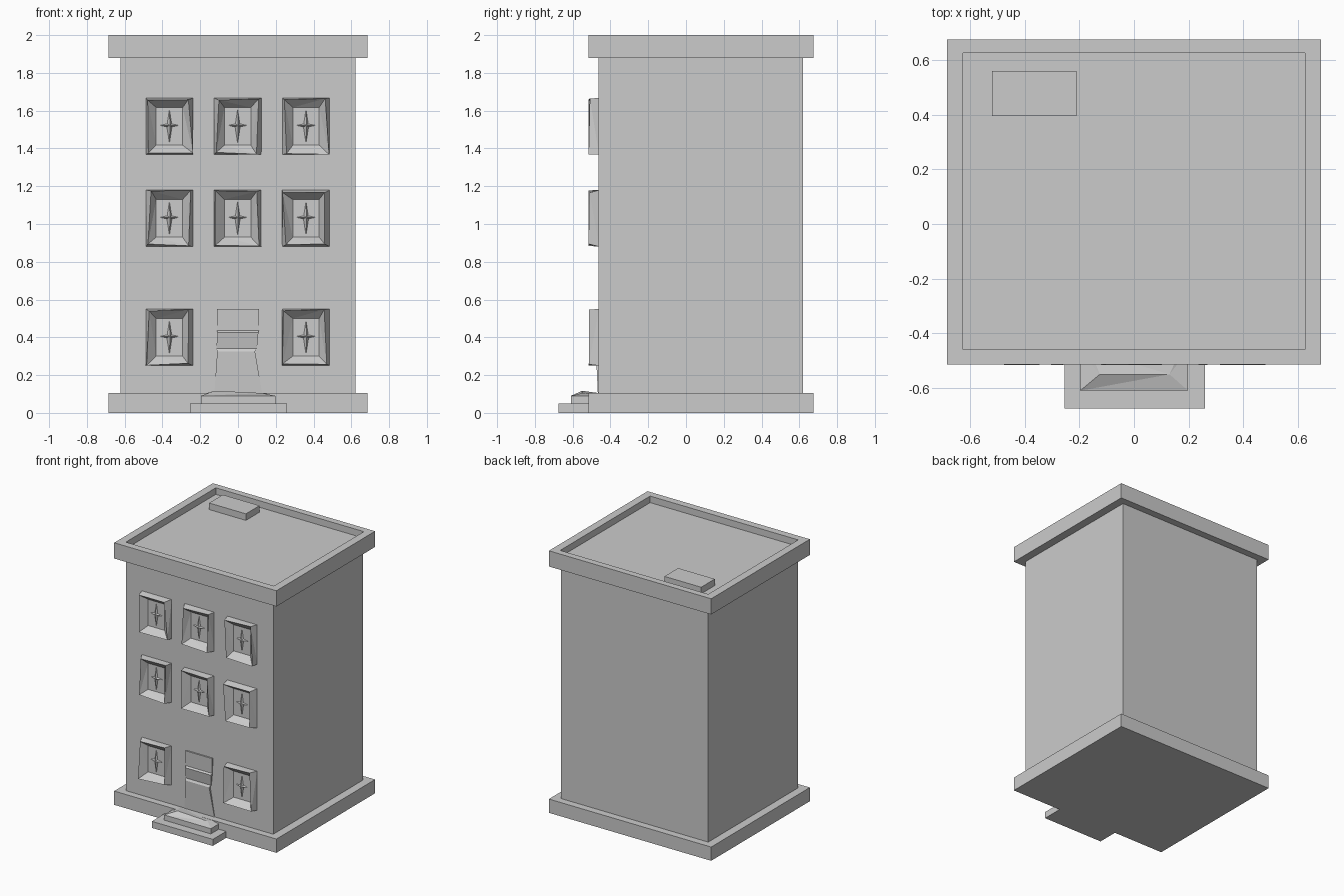
import bpy, bmesh, random

if "Cube" in bpy.data.objects:
    bpy.data.objects.remove(bpy.data.objects["Cube"])

random.seed(4)
grey = bpy.data.materials.new("stone grey")
grey.diffuse_color = (0.6, 0.6, 0.6, 1)
grey.use_nodes = True
grey.node_tree.nodes["Principled BSDF"].inputs["Base Color"].default_value = grey.diffuse_color


def finish(name, bm):
    bmesh.ops.recalc_face_normals(bm, faces=bm.faces[:])
    me = bpy.data.meshes.new(name)
    bm.to_mesh(me)
    bm.free()
    me.materials.append(grey)
    ob = bpy.data.objects.new(name, me)
    bpy.context.collection.objects.link(ob)
    return ob


def loft(name, loops, cap_start=True, cap_end=True):
    """Join equal-length closed loops of points into a faceted solid."""
    bm = bmesh.new()
    rings = [[bm.verts.new(p) for p in lp] for lp in loops]
    n = len(rings[0])
    for a, b in zip(rings, rings[1:]):
        for i in range(n):
            j = (i + 1) % n
            bm.faces.new((a[i], a[j], b[j], b[i]))
    if cap_start:
        bm.faces.new(rings[0][::-1])
    if cap_end:
        bm.faces.new(rings[-1])
    bmesh.ops.triangulate(bm, faces=[f for f in bm.faces])
    return finish(name, bm)


def flat(x0, x1, y0, y1, z):
    return [(x0, y0, z), (x1, y0, z), (x1, y1, z), (x0, y1, z)]


def box(name, x0, x1, y0, y1, z0, z1):
    return loft(name, [flat(x0, x1, y0, y1, z0), flat(x0, x1, y0, y1, z1)])


# Main masses
box("plinth", -0.685, 0.685, -0.515, 0.675, 0, 0.105)
box("walls", -0.622, 0.622, -0.463, 0.62, 0.105, 1.88)

# Cornice with sunken roof deck
loft("cornice_and_roof", [
    flat(-0.685, 0.685, -0.515, 0.675, 1.88),
    flat(-0.685, 0.685, -0.515, 0.675, 2.0),
    flat(-0.625, 0.625, -0.46, 0.625, 2.0),
    flat(-0.625, 0.625, -0.46, 0.625, 1.95)])
box("roof_hatch", -0.52, -0.21, 0.395, 0.56, 1.95, 2.0)

# Entrance steps, the upper one with a worn, sloping top
box("lower_step", -0.255, 0.26, -0.675, -0.515, 0, 0.05)
loft("upper_step", [
    flat(-0.197, 0.198, -0.61, -0.463, 0.05),
    flat(-0.197, 0.198, -0.61, -0.463, 0.09),
    [(-0.125, -0.55, 0.117), (0.13, -0.55, 0.105),
     (0.17, -0.463, 0.1), (-0.16, -0.463, 0.105)]])


# Front-facing rectangle, with each corner pulled inwards by a random amount
def upright(cx, cz, w, h, y, wobble=0.0):
    pts = []
    for sx, sz in ((-1, -1), (1, -1), (1, 1), (-1, 1)):
        dx, dz = (random.uniform(0, wobble) for _ in range(2))
        pts.append((cx + sx * (w - dx), y + random.uniform(0, wobble) * 0.3,
                    cz + sz * (h - dz * 0.5)))
    return pts


# Spindle-shaped glazing bar standing on the pane
def glazing_bar(name, cx, cz, hx, hz):
    bm = bmesh.new()
    ring = [bm.verts.new((cx + dx, -0.466, cz + dz))
            for dx, dz in ((-hx, 0), (0, -hz), (hx, 0), (0, hz))]
    tip = bm.verts.new((cx + 0.003, -0.485, cz))
    for i in range(4):
        bm.faces.new((ring[i], ring[(i + 1) % 4], tip))
    bm.faces.new(ring[::-1])
    finish(name, bm)


# Windows: crooked funnel frames, pane and crossed bars
for r, cz in enumerate((0.40, 1.03, 1.517)):
    for c, cx in enumerate((-0.363, -0.002, 0.36)):
        if r == 0 and c == 1:
            continue
        tag = f"{r + 1}_{c + 1}"
        loft("window_" + tag, [
            upright(cx, cz, 0.126, 0.15, -0.46),
            upright(cx, cz, 0.126, 0.15, -0.517, 0.03),
            upright(cx, cz, 0.07, 0.10, -0.466)])
        glazing_bar("upright_bar_" + tag, cx, cz, 0.014, 0.09)
        glazing_bar("cross_bar_" + tag, cx, cz + 0.005, 0.05, 0.011)

# Door: dented panels with overlapping ledges
door_rows = [(0.105, -0.125, 0.128, -0.467), (0.325, -0.11, 0.09, -0.477),
             (0.34, -0.115, 0.10, -0.468), (0.425, -0.108, 0.108, -0.482),
             (0.435, -0.112, 0.11, -0.47), (0.55, -0.112, 0.112, -0.474)]
loft("door", [flat(x0, x1, y, -0.455, z) for z, x0, x1, y in door_rows])
